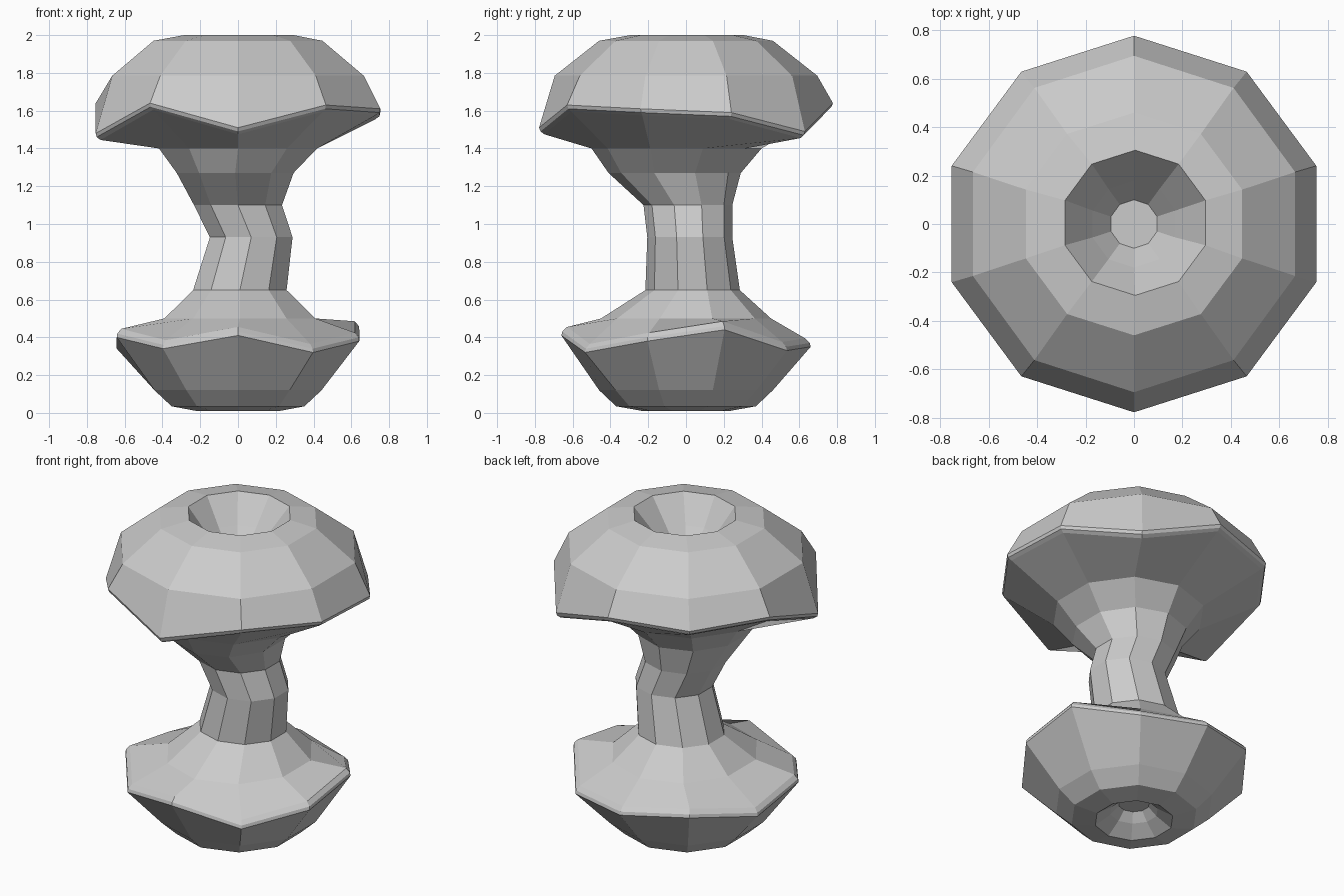
import bpy, bmesh
from math import cos, sin, radians

N = 10
# wavy heights of the two rims, counter-clockwise from the front vertex
CAP = [1.50, 1.62, 1.60, 1.58, 1.48, 1.63, 1.61, 1.63, 1.47, 1.63]
BASE = [0.43, 0.34, 0.40, 0.46, 0.35, 0.37, 0.41, 0.36, 0.42, 0.36]


def ring(bm, rx, ry, cx, cy, z, wave=None):
    """One ten-sided cross-section, flat or following a wavy rim."""
    verts = []
    for i in range(N):
        a = radians(-90 + 36 * i)
        h = z + (wave[i] if wave else 0)
        verts.append(bm.verts.new((cx + rx * cos(a), cy + ry * sin(a), h)))
    return verts


# cross-sections from the bottom dimple, up the outside, into the top hollow
sections = [
    (0.09, 0.09, 0, 0, 0.12),
    (0.14, 0.14, 0, 0, 0.07),
    (0.23, 0.23, 0, 0, 0.01),
    (0.37, 0.37, 0, 0, 0.035),
    (0.465, 0.46, 0, 0, 0.12),
    (0.675, 0.66, 0, 0, -0.02, BASE),
    (0.672, 0.655, 0, 0, 0.0, BASE),
    (0.65, 0.63, 0, 0, 0.025, BASE),
    (0.42, 0.45, 0.01, 0, 0.50),
    (0.26, 0.25, 0.01, 0.035, 0.65),
    (0.23, 0.225, 0.07, 0.02, 0.93),
    (0.245, 0.235, 0.0, 0.01, 1.10),
    (0.325, 0.35, -0.015, -0.06, 1.27),
    (0.44, 0.45, 0, -0.05, 1.40),
    (0.765, 0.75, 0, 0, -0.025, CAP),
    (0.787, 0.77, 0, 0, -0.01, CAP),
    (0.792, 0.778, 0, 0, 0.01, CAP),
    (0.70, 0.695, 0, 0, 1.785),
    (0.47, 0.46, 0, 0, 1.97),
    (0.305, 0.30, 0.005, 0.005, 2.0),
    (0.18, 0.18, 0, 0.0, 1.84),
    (0.10, 0.10, 0, 0.0, 1.74),
]

bm = bmesh.new()
rings = [ring(bm, *s) for s in sections]
for lo, hi in zip(rings, rings[1:]):
    for i in range(N):
        j = (i + 1) % N
        bm.faces.new((lo[i], lo[j], hi[j], hi[i]))
bm.faces.new(rings[0][::-1])
bm.faces.new(rings[-1])
bmesh.ops.recalc_face_normals(bm, faces=bm.faces)

# eaten fruit core: cap, thin core and base as one faceted skin
mesh = bpy.data.meshes.new("fruit_core")
bm.to_mesh(mesh)
bm.free()
bpy.context.collection.objects.link(bpy.data.objects.new("fruit_core", mesh))
